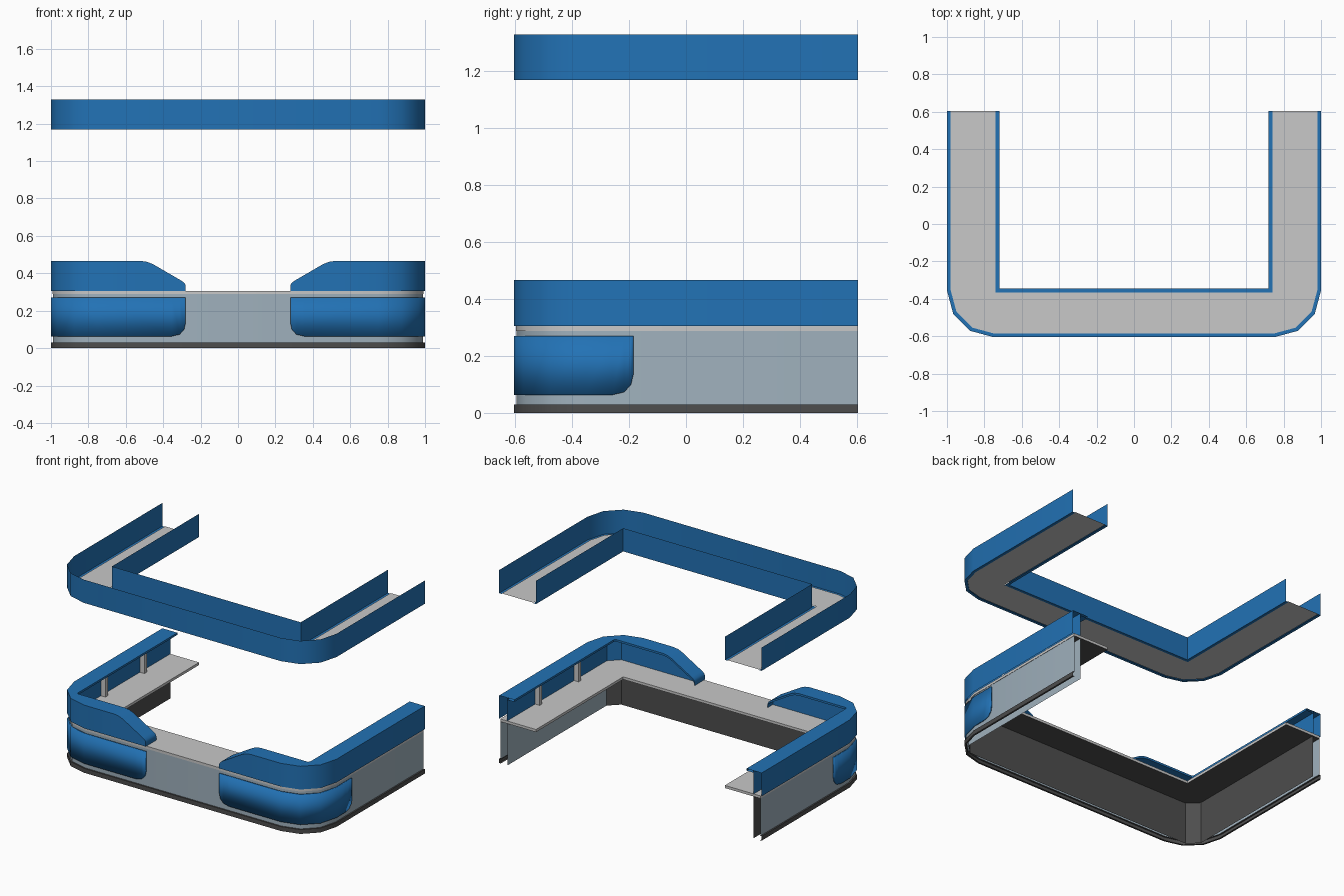
import bpy, bmesh, math
from mathutils import Vector

if "Cube" in bpy.data.objects:
    bpy.data.objects.remove(bpy.data.objects["Cube"])

CX, CY, R, BACK = 0.75, -0.355, 0.25, 0.605


def material(name, rgb):
    m = bpy.data.materials.new(name)
    m.diffuse_color = (*rgb, 1)
    m.use_nodes = True
    m.node_tree.nodes["Principled BSDF"].inputs["Base Color"].default_value = m.diffuse_color
    return m


BLUE = material("blue", (0.016, 0.168, 0.462))
GREY = material("light_grey", (0.58, 0.58, 0.58))
PANEL = material("blue_grey", (0.35, 0.44, 0.51))
DARK = material("dark_grey", (0.075, 0.075, 0.075))


def arc(a0, a1, sx=1):
    return [(sx * (CX + R * math.cos(math.radians(a))), CY + R * math.sin(math.radians(a)))
            for a in (a0 + (a1 - a0) * i / 3 for i in range(4))]


# U-shaped outer outline, left back to right back, with three-sided corners
RIGHT_CORNER = arc(-90, 0)
OUTLINE = [(-1, BACK)] + arc(0, -90, -1) + RIGHT_CORNER + [(1, BACK)]


def inset(path, d):
    """Move the outline inward, keeping the rounded corner."""
    out = []
    for x, y in path:
        p = Vector((x, y))
        c = Vector((max(-CX, min(CX, x)), max(CY, y)))
        out.append(tuple(p - (p - c).normalized() * d))
    return out


def clamp(path, w, f):
    """Squeeze the outline to a square-cornered U (half width w, front f)."""
    return [(max(-w, min(w, x)), max(f, y)) for x, y in path]


def at(path, z):
    zs = z if isinstance(z, list) else [z] * len(path)
    return [(x, y, h) for (x, y), h in zip(path, zs)]


def strip(name, groups, mats, rule=None, capped=False, mirror=False, thick=0):
    """Skin each group of matching rows with quads."""
    bm = bmesh.new()
    for rows in groups:
        vs = [[bm.verts.new(p) for p in r] for r in rows]
        for a, b in zip(vs, vs[1:]):
            for i in range(len(a) - 1):
                bm.faces.new((a[i], a[i + 1], b[i + 1], b[i]))
        if capped:
            for k in (0, -1):
                bm.faces.new([r[k] for r in vs[:-1]])
    bmesh.ops.remove_doubles(bm, verts=bm.verts, dist=1e-4)
    bmesh.ops.dissolve_degenerate(bm, edges=bm.edges, dist=1e-4)
    if capped:
        bmesh.ops.recalc_face_normals(bm, faces=bm.faces)
    bm.normal_update()
    for f in bm.faces:
        if rule:
            f.material_index = rule(f)
    me = bpy.data.meshes.new(name)
    bm.to_mesh(me)
    bm.free()
    for m in mats:
        me.materials.append(m)
    me.shade_smooth()
    me.set_sharp_from_angle(angle=math.radians(35))
    ob = bpy.data.objects.new(name, me)
    bpy.context.collection.objects.link(ob)
    if thick:
        s = ob.modifiers.new("thickness", 'SOLIDIFY')
        s.thickness, s.offset = thick, -1
    if mirror:
        ob.modifiers.new("mirror", 'MIRROR')
    return ob


# overhead canopy: two blue sheets with bottom flanges and a grey floor
Z0, Z1 = 1.17, 1.33
in_edge, in_lip = clamp(OUTLINE, 0.72, -0.345), clamp(OUTLINE, 0.74, -0.365)
out_lip = inset(OUTLINE, 0.02)
strip("canopy_outer_fascia", [[at(out_lip, Z0), at(OUTLINE, Z0), at(OUTLINE, Z1)]], [BLUE])
strip("canopy_inner_fascia", [[at(in_lip, Z0), at(in_edge, Z0), at(in_edge, Z1)]], [BLUE])
strip("canopy_floor", [[at(out_lip, Z0 + 0.004), at(in_lip, Z0 + 0.004)]], [GREY])

# counter top, dark underneath
edge = inset(OUTLINE, 0.008)
strip("counter_top", [[at(edge, 0.288), at(edge, 0.306), at(in_edge, 0.306),
                       at(in_edge, 0.288), at(edge, 0.288)]], [GREY, DARK],
      rule=lambda f: int(f.normal.z < -0.5), capped=True)

# counter body: outer panel, inner panel, plinth trim
body = inset(OUTLINE, 0.01)
strip("outer_panel", [[at(body, 0.03), at(body, 0.288)]], [PANEL])
lining = clamp(body, 0.938, -0.54)
strip("inner_panel", [[at(lining, 0.0), at(lining, 0.288)]], [DARK, PANEL],
      rule=lambda f: int(f.calc_center_median().x > 0.93))
trim_in = inset(OUTLINE, 0.012)
strip("base_trim", [[at(trim_in, 0), at(OUTLINE, 0), at(OUTLINE, 0.03), at(trim_in, 0.03)]], [DARK])

# lower blue plates wrapping the front corners, rounded at the bottom ends
ROUND = [(0, 0.135), (0.008, 0.1), (0.032, 0.073), (0.075, 0.063)]
plate = [(0.28 + s, -BACK) for s, z in ROUND] + RIGHT_CORNER + [(1, -0.185 - s) for s, z in ROUND[::-1]]
low = [z for s, z in ROUND] + [0.063] * 4 + [z for s, z in ROUND[::-1]]
strip("corner_plate", [[at(plate, low), at(plate, 0.27)]], [BLUE], mirror=True, thick=0.009)

# raised blue screen with sloping front ends
SLOPE = [(0.28, 0.306), (0.28, 0.335), (0.286, 0.348), (0.302, 0.36), (0.455, 0.449),
         (0.485, 0.461), (0.52, 0.466)]
line = [(x, -BACK) for x, z in SLOPE] + RIGHT_CORNER + [(1, BACK)]
top = [z for x, z in SLOPE] + [0.466] * 5
under = [max(0.306, z - 0.014) for z in top]
cap_in, wall_in = clamp(line, 0.885, -0.49), clamp(line, 0.94, -0.545)
strip("screen", [[at(line, 0.306), at(line, top), at(cap_in, top), at(cap_in, under), at(wall_in, under)],
                 [at(wall_in, 0.306), at(wall_in, top)]], [BLUE], mirror=True)

# small posts behind the side screens
for n, y in enumerate((-0.137, 0.287)):
    ring = [(0.905, y - 0.013), (0.94, y - 0.013), (0.94, y + 0.013), (0.905, y + 0.013), (0.905, y - 0.013)]
    strip(f"screen_post_{n + 1}", [[at(ring, 0.306), at(ring, 0.453)]], [GREY], mirror=True)
